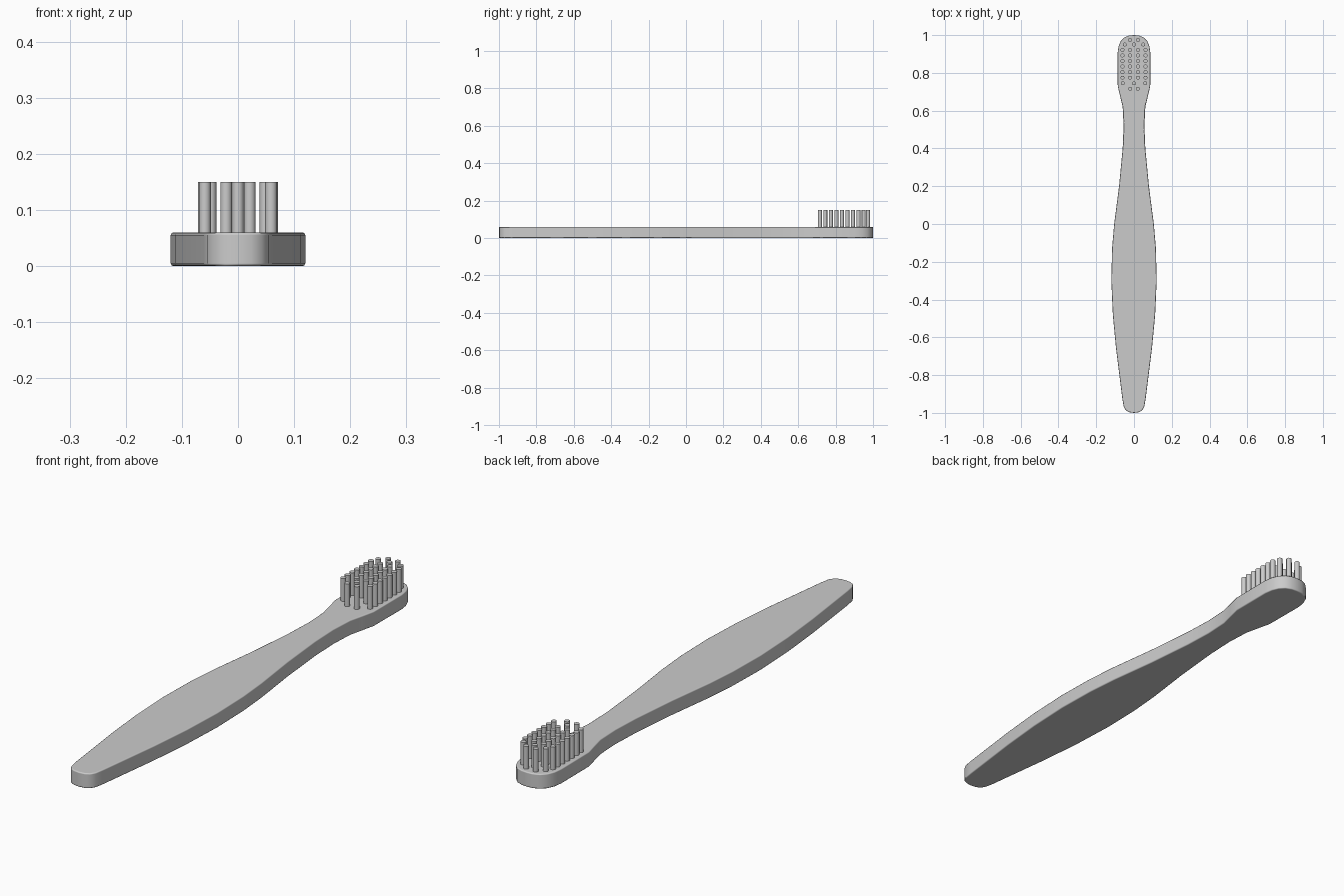
import bpy
import bmesh
from mathutils import Vector

cube = bpy.data.objects.get("Cube")
if cube:
    bpy.data.objects.remove(cube)

grey = bpy.data.materials.new("light_grey")
grey.use_nodes = True
COLOUR = (0.6, 0.6, 0.6, 1)
grey.diffuse_color = COLOUR
grey.node_tree.nodes["Principled BSDF"].inputs["Base Color"].default_value = COLOUR

THICK, TOP, RADIUS = 0.06, 0.15, 0.0105


def finish(bm, name):
    bmesh.ops.recalc_face_normals(bm, faces=bm.faces)
    mesh = bpy.data.meshes.new(name)
    bm.to_mesh(mesh)
    bm.free()
    mesh.materials.append(grey)
    obj = bpy.data.objects.new(name, mesh)
    bpy.context.collection.objects.link(obj)
    return obj


def smooth(obj):
    bpy.ops.object.select_all(action="DESELECT")
    obj.select_set(True)
    bpy.context.view_layer.objects.active = obj
    bpy.ops.object.shade_smooth_by_angle(angle=0.6)


# Handle, neck and head: half outline (half width, y) mirrored and extruded
half = [(0.024, -0.997), (0.042, -0.988), (0.054, -0.968), (0.061, -0.93),
        (0.095, -0.66), (0.112, -0.48), (0.12, -0.3), (0.116, -0.13),
        (0.105, 0), (0.079, 0.2), (0.06, 0.4), (0.055, 0.52), (0.06, 0.62),
        (0.073, 0.675), (0.086, 0.73), (0.087, 0.905), (0.082, 0.94),
        (0.07, 0.968), (0.05, 0.988), (0.025, 0.998)]
outline = [(0, -1)] + half + [(0, 1)] + [(-x, y) for x, y in reversed(half)]
bm = bmesh.new()
base = bm.faces.new([bm.verts.new((x, y, 0)) for x, y in outline])
side = bmesh.ops.extrude_face_region(bm, geom=[base])
bmesh.ops.translate(bm, vec=Vector((0, 0, THICK)),
                    verts=[v for v in side["geom"] if isinstance(v, bmesh.types.BMVert)])
body = finish(bm, "handle_and_head")

# Softly rounded rims
bevel = body.modifiers.new("rim", "BEVEL")
bevel.width = 0.005
bevel.segments = 2
bevel.limit_method = "ANGLE"
bevel.angle_limit = 1.2
bevel.harden_normals = True
smooth(body)

# Bristles: full rows of four, with narrower rows rounding off both ends
four = (-0.061, -0.021, 0.021, 0.061)
pair = (-0.021, 0.021)
rows = [(0.973, pair), (0.95, (-0.049, 0, 0.049)), (0.745, (-0.059, 0.059)),
        (0.716, pair)]
rows += [(0.922 - i * 0.0295, four) for i in range(6)]
rows.append((0.745, (0,)))
bm = bmesh.new()
for y, xs in rows:
    for x in xs:
        made = bmesh.ops.create_cone(bm, cap_ends=True, segments=16, radius1=RADIUS,
                                     radius2=RADIUS, depth=TOP - THICK + 0.01)
        bmesh.ops.translate(bm, verts=made["verts"],
                            vec=Vector((x, y, (TOP + THICK - 0.01) / 2)))
smooth(finish(bm, "bristles"))
